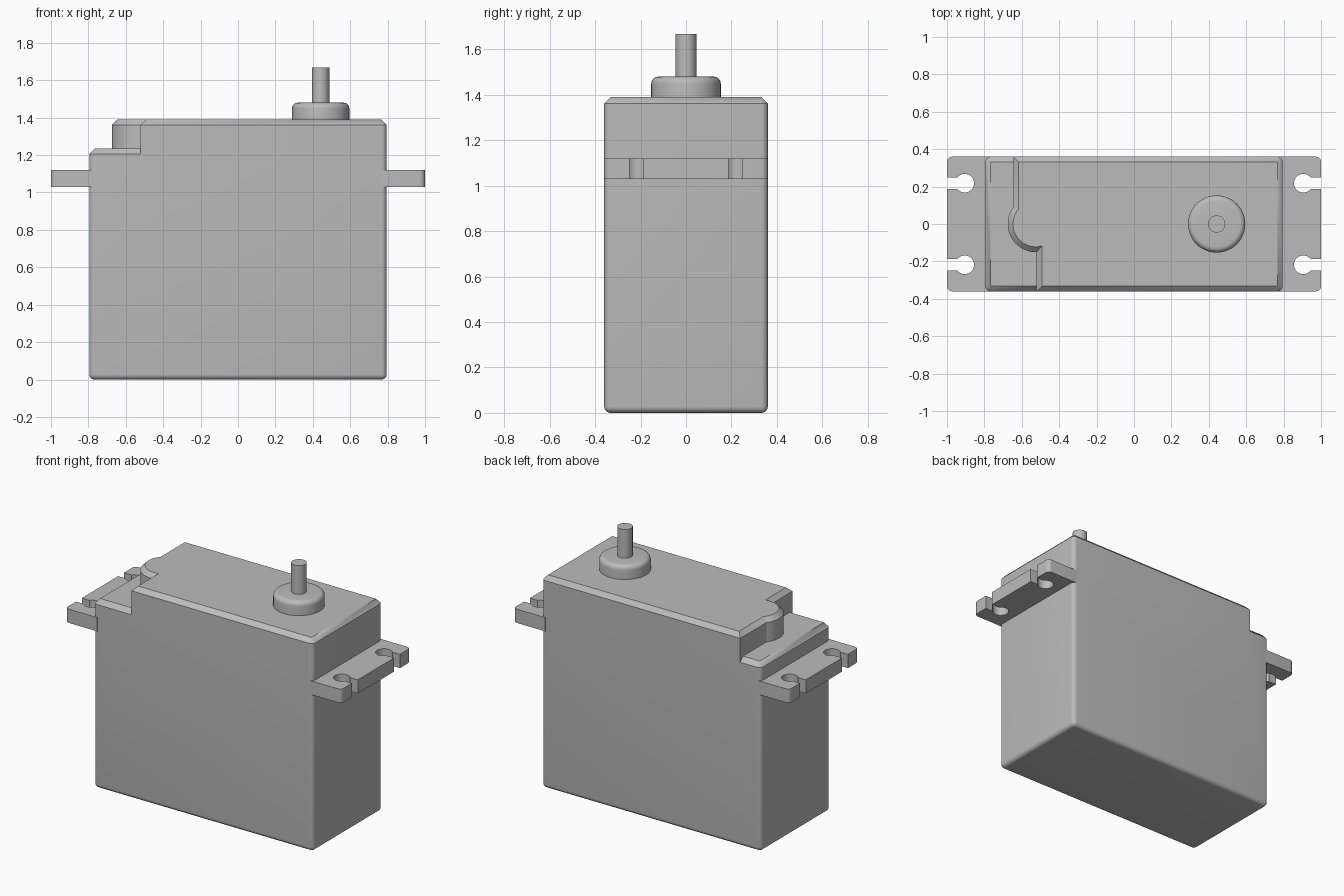
import bpy, bmesh
from math import pi, sin, cos, sqrt, asin

old = bpy.data.objects.get("Cube")
if old:
    bpy.data.objects.remove(old, do_unlink=True)

GREY = (0.5, 0.5, 0.5, 1)
mat = bpy.data.materials.new("plain grey")
mat.use_nodes = True
mat.diffuse_color = GREY
mat.node_tree.nodes["Principled BSDF"].inputs["Base Color"].default_value = GREY

HX, HY = 0.795, 0.36      # half length and half width of the case
R = 0.028                 # edge rounding and chamfer size


def arc(cx, cy, r, a0, a1, n):
    return [(cx + r * cos(a0 + (a1 - a0) * i / n),
             cy + r * sin(a0 + (a1 - a0) * i / n)) for i in range(n + 1)]


def loft(name, rings, smooth=True):
    """Skin a stack of (outline, height) rings and cap both ends."""
    bm = bmesh.new()
    loops = [[bm.verts.new((x, y, z)) for x, y in pts] for pts, z in rings]
    n = len(loops[0])
    for a, b in zip(loops, loops[1:]):
        for i in range(n):
            j = (i + 1) % n
            bm.faces.new((a[i], a[j], b[j], b[i]))
    bm.faces.new(loops[0][::-1])
    bm.faces.new(loops[-1])
    bmesh.ops.remove_doubles(bm, verts=bm.verts, dist=1e-5)
    bmesh.ops.recalc_face_normals(bm, faces=bm.faces)
    me = bpy.data.meshes.new(name)
    bm.to_mesh(me)
    bm.free()
    me.materials.append(mat)
    ob = bpy.data.objects.new(name, me)
    bpy.context.collection.objects.link(ob)
    if smooth:
        smooth_shade(ob)
    return ob


def smooth_shade(ob):
    bpy.ops.object.select_all(action='DESELECT')
    ob.select_set(True)
    bpy.context.view_layer.objects.active = ob
    bpy.ops.object.shade_smooth_by_angle(angle=pi / 6)


def corner(sx, sy, d, start):
    return arc(sx * (HX - R), sy * (HY - R), R - d, start, start + pi / 2, 6)


def case_outline(d):
    return (corner(1, -1, d, -pi / 2) + corner(1, 1, d, 0)
            + corner(-1, 1, d, pi / 2) + corner(-1, -1, d, pi))


def lid_outline(d):
    """Raised lid: stepped left edge with a round bulge in the middle."""
    cx, r = -0.525, 0.15 - d
    xb, xf = -0.645 + d, -0.52 + d
    yb, yf = sqrt(r * r - (xb - cx) ** 2), -sqrt(r * r - (xf - cx) ** 2)
    bulge = arc(cx, 0, r, pi - asin(yb / r), 1.5 * pi + asin((xf - cx) / r), 24)
    return (corner(1, -1, d, -pi / 2) + corner(1, 1, d, 0)
            + [(xb, HY - d)] + bulge + [(xf, -HY + d)])


# Case: rounded bottom, chamfered top
bottom = [(case_outline(R * (1 - sin(t))), R * (1 - cos(t)))
          for t in [i * pi / 12 for i in range(7)]]
case = loft("case", bottom + [(case_outline(0), 1.205), (case_outline(R), 1.235)], False)

# Raised lid, merged into the case
lid = loft("lid", [(lid_outline(0), 1.205), (lid_outline(0), 1.39 - R),
                   (lid_outline(R), 1.39)], False)
union = case.modifiers.new("merge lid", 'BOOLEAN')
union.operation = 'UNION'
union.solver = 'EXACT'
union.object = lid
bpy.context.view_layer.objects.active = case
bpy.ops.object.modifier_apply(modifier=union.name)
bpy.data.objects.remove(lid, do_unlink=True)
smooth_shade(case)

# Mounting flanges with open keyhole slots
a = asin(0.6)
half = ([(0.768, HY)] + arc(1 - R, HY - R, R, pi / 2, 0, 6) + [(1, 0.248)]
        + arc(0.905, 0.218, 0.05, a, 2 * pi - a, 24) + [(1, 0.188)])
outline = half + [(x, -y) for x, y in reversed(half)]
flange = loft("mounting_flanges", [(outline, 1.03), (outline, 1.12)])
mirror = flange.modifiers.new("other side", 'MIRROR')
mirror.use_axis = (True, False, False)


# Output boss with rounded rim, and shaft
def disc(r):
    return arc(0.442, 0, r, 0, 2 * pi * 47 / 48, 47)


rim = [(disc(0.123 + 0.03 * cos(t)), 1.45 + 0.03 * sin(t))
       for t in [i * pi / 12 for i in range(7)]]
loft("output_boss", [(disc(0.153), 1.38)] + rim)
loft("output_shaft", [(disc(0.046), 1.47), (disc(0.046), 1.668)])
